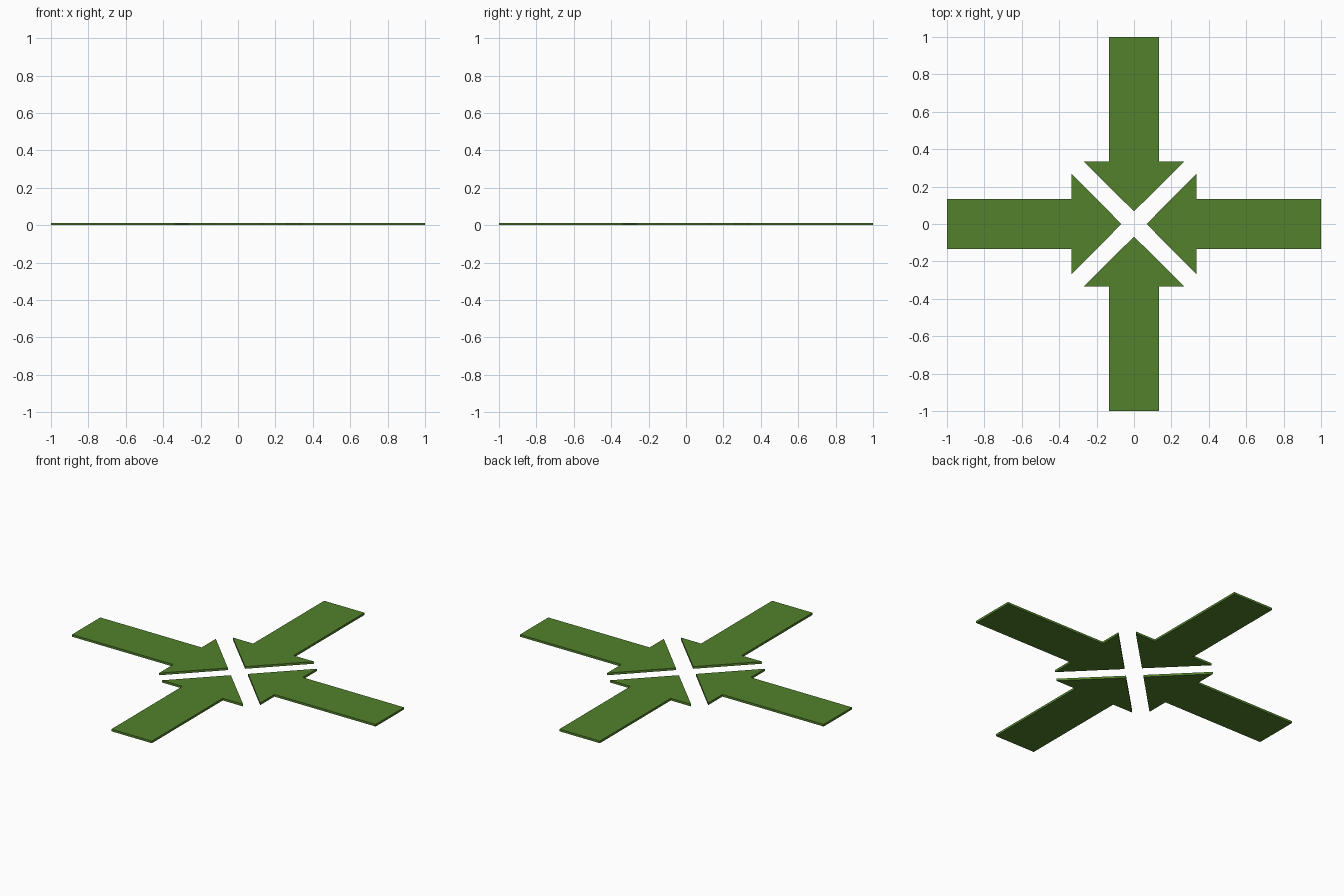
import bpy
import bmesh
from math import pi
from mathutils import Matrix

if "Cube" in bpy.data.objects:
    bpy.data.objects.remove(bpy.data.objects["Cube"])

THICKNESS = 0.013
TIP, BASE, END = 0.067, 0.333, 1.0     # distances from the centre
HEAD, SHAFT = 0.267, 0.133             # half widths

green = bpy.data.materials.new("green")
green.diffuse_color = (0.085, 0.22, 0.025, 1.0)
green.use_nodes = True
green.node_tree.nodes["Principled BSDF"].inputs["Base Color"].default_value = green.diffuse_color

# Arrow outline on the +x side, pointing at the centre
half = [(BASE, -HEAD), (BASE, -SHAFT), (END, -SHAFT)]
outline = [(TIP, 0)] + half + [(x, -y) for x, y in reversed(half)]


def make_arrow(name, angle):
    bm = bmesh.new()
    face = bm.faces.new([bm.verts.new((x, y, 0)) for x, y in outline])
    # Thicken the outline into a flat plate
    result = bmesh.ops.extrude_face_region(bm, geom=[face], use_keep_orig=True)
    top = [v for v in result["geom"] if isinstance(v, bmesh.types.BMVert)]
    bmesh.ops.translate(bm, verts=top, vec=(0, 0, THICKNESS))
    bmesh.ops.recalc_face_normals(bm, faces=bm.faces[:])
    bm.transform(Matrix.Rotation(angle, 4, 'Z'))
    mesh = bpy.data.meshes.new(name)
    bm.to_mesh(mesh)
    bm.free()
    mesh.materials.append(green)
    bpy.context.collection.objects.link(bpy.data.objects.new(name, mesh))


# Four arrows around the centre
for i, side in enumerate(("right", "back", "left", "front")):
    make_arrow(side + "_arrow", i * pi / 2)
